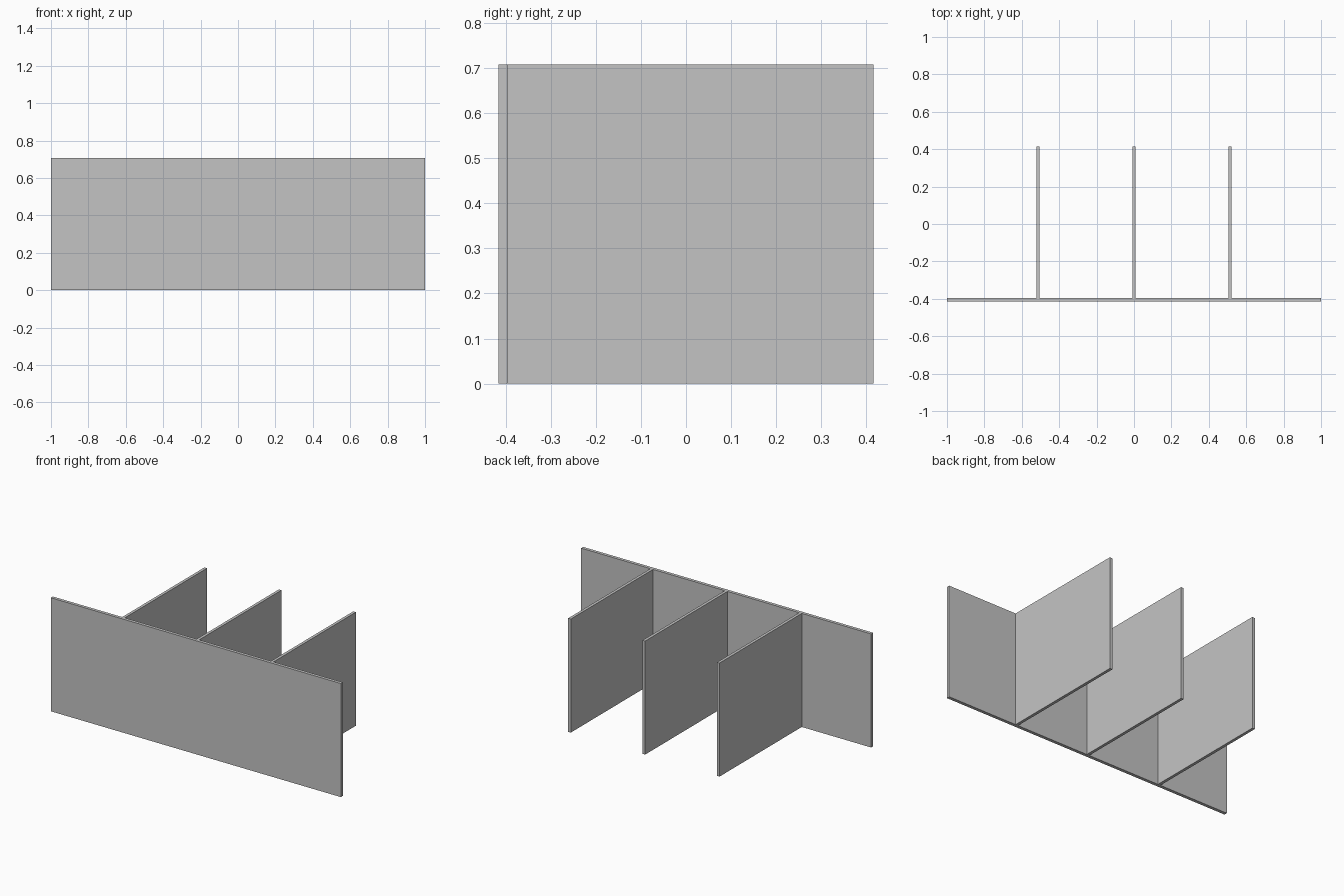
import bpy

default = bpy.data.objects.get("Cube")
if default:
    bpy.data.objects.remove(default, do_unlink=True)

HEIGHT = 0.708
DEPTH = 0.83
FRONT_THICKNESS = 0.02
DIVIDER_THICKNESS = 0.018
SPACING = 0.513

# Single grey board material
grey = bpy.data.materials.new("board_grey")
grey.use_nodes = True
colour = (0.55, 0.55, 0.55, 1)
grey.diffuse_color = colour
grey.node_tree.nodes["Principled BSDF"].inputs["Base Color"].default_value = colour


def board(name, x, y, width, depth):
    """Upright board standing on the ground, centred at x, y."""
    bpy.ops.mesh.primitive_cube_add(size=1, location=(x, y, HEIGHT / 2))
    obj = bpy.context.object
    obj.name = name
    obj.scale = (width, depth, HEIGHT)
    bpy.ops.object.transform_apply(location=False, rotation=False, scale=True)
    obj.data.materials.append(grey)
    return obj


# Wide front panel
board("front_panel", 0, (FRONT_THICKNESS - DEPTH) / 2, 2, FRONT_THICKNESS)

# Three dividers reaching back from the panel
for side, name in ((-1, "right"), (0, "middle"), (1, "left")):
    board(name + "_divider", side * SPACING, FRONT_THICKNESS / 2,
          DIVIDER_THICKNESS, DEPTH - FRONT_THICKNESS)
